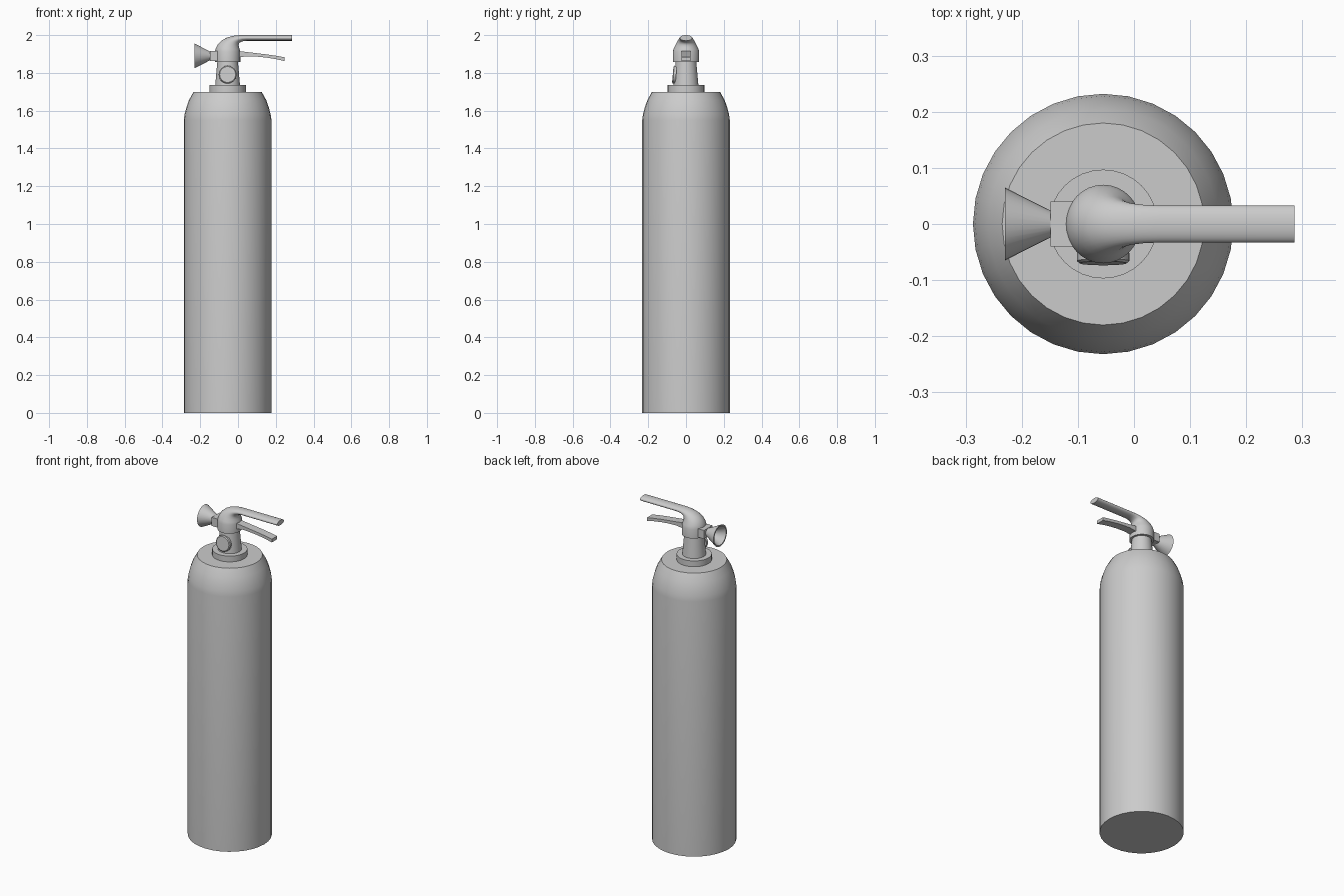
import bpy, bmesh, math
from mathutils import Vector, Matrix

if "Cube" in bpy.data.objects:
    bpy.data.objects.remove(bpy.data.objects["Cube"])

CX = -0.055  # axis of the cylinder


def finish(name, bm, angle=32):
    bmesh.ops.recalc_face_normals(bm, faces=bm.faces[:])
    me = bpy.data.meshes.new(name)
    bm.to_mesh(me)
    bm.free()
    ob = bpy.data.objects.new(name, me)
    bpy.context.collection.objects.link(ob)
    bpy.ops.object.select_all(action='DESELECT')
    ob.select_set(True)
    bpy.context.view_layer.objects.active = ob
    bpy.ops.object.shade_smooth_by_angle(angle=math.radians(angle))
    return ob


def skin(bm, rings, cap_ends=True):
    n = len(rings[0])
    for a, b in zip(rings, rings[1:]):
        for i in range(n):
            j = (i + 1) % n
            bm.faces.new((a[i], a[j], b[j], b[i]))
    if cap_ends:
        bm.faces.new(rings[0][::-1])
        bm.faces.new(rings[-1])


def lathe(name, profile, matrix, n=32):
    """Revolve (radius, height) pairs about local z."""
    bm = bmesh.new()
    rings = [[bm.verts.new((r * math.cos(2 * math.pi * i / n),
                            r * math.sin(2 * math.pi * i / n), z)) for i in range(n)]
             for r, z in profile]
    skin(bm, rings)
    bm.transform(matrix)
    return finish(name, bm)


def loft(name, sections, n=32):
    """Elliptical sections given as outer (x, z), inner (x, z), half width."""
    bm = bmesh.new()
    rings = []
    for ox, oz, ix, iz, w in sections:
        o, k = Vector((ox, 0, oz)), Vector((ix, 0, iz))
        c, u = (o + k) / 2, (k - o) / 2
        rings.append([bm.verts.new(c + u * math.cos(2 * math.pi * i / n)
                                   + Vector((0, w * math.sin(2 * math.pi * i / n), 0)))
                      for i in range(n)])
    skin(bm, rings)
    return finish(name, bm, 40)


axis = Matrix.Translation((CX, 0, 0))

# Tank with curved shoulder, collar and tapered neck
lathe("tank", [(0.232, 0), (0.232, 1.55), (0.228, 1.58), (0.219, 1.615),
               (0.205, 1.655), (0.18, 1.70)], axis)
lathe("collar", [(0.097, 1.695), (0.097, 1.735), (0.066, 1.735)], axis)
lathe("neck", [(0.066, 1.73), (0.054, 1.865)], axis)

# Valve head flowing into the upper handle
loft("valve_head_and_handle", [
    (-0.122, 1.858, 0.012, 1.858, 0.070),
    (-0.122, 1.912, 0.012, 1.912, 0.070),
    (-0.117, 1.932, 0.009, 1.924, 0.065),
    (-0.104, 1.955, 0.005, 1.936, 0.057),
    (-0.083, 1.974, 0.003, 1.947, 0.049),
    (-0.056, 1.988, 0.005, 1.956, 0.042),
    (-0.026, 1.996, 0.013, 1.963, 0.037),
    (0.010, 2.0, 0.028, 1.968, 0.034),
    (0.045, 2.0, 0.045, 1.970, 0.033),
    (0.286, 2.0, 0.286, 1.970, 0.033)])

# Lower squeeze lever: curved strip
bm = bmesh.new()
rings = []
for x, top, bottom in [(-0.02, 1.915, 1.880), (0.01, 1.915, 1.883), (0.05, 1.910, 1.888),
                       (0.10, 1.904, 1.886), (0.15, 1.898, 1.881),
                       (0.20, 1.891, 1.873), (0.245, 1.883, 1.863)]:
    rings.append([bm.verts.new((x, y, z)) for y, z in
                  [(-0.025, bottom), (0.025, bottom), (0.025, top), (-0.025, top)]])
skin(bm, rings)
finish("squeeze_lever", bm)

# Nozzle block
bm = bmesh.new()
bmesh.ops.create_cube(bm, size=1, matrix=Matrix.Translation((-0.119, 0, 1.89))
                      @ Matrix.Diagonal((0.06, 0.08, 0.052, 1)))
finish("nozzle_block", bm)

# Hollow discharge horn, opening toward -x
horn = Matrix.Translation((-0.145, 0, 1.89)) @ Matrix.Rotation(-math.pi / 2, 4, 'Y')
lathe("discharge_horn", [(0.022, 0), (0.065, 0.085), (0.057, 0.085), (0.014, 0.006)], horn)

# Pressure gauge set against the sloping front of the neck
gauge = Matrix.Translation((CX, -0.052, 1.79)) @ Matrix.Rotation(math.radians(85), 4, 'X')
lathe("pressure_gauge", [(0.047, 0), (0.047, 0.014), (0.042, 0.018)], gauge)
